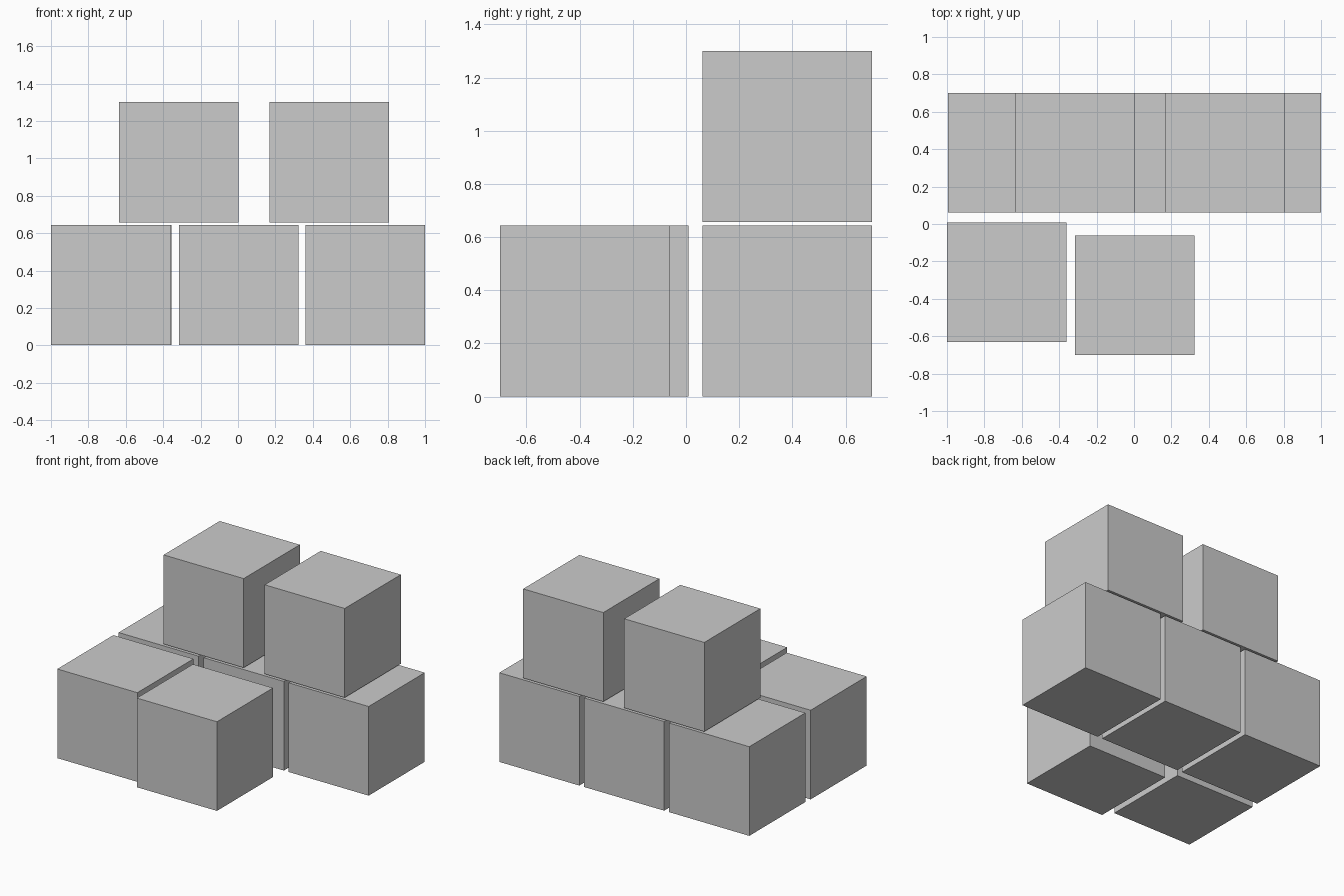
import bpy

if "Cube" in bpy.data.objects:
    bpy.data.objects.remove(bpy.data.objects["Cube"])

W, H = 0.639, 0.643   # block width/depth and height


def block(name, x, y, z):
    """Add one block; x, y are its centre and z its underside."""
    bpy.ops.mesh.primitive_cube_add(size=1, location=(x, y, z + H / 2))
    ob = bpy.context.object
    ob.name = name
    ob.scale = (W, W, H)
    bpy.ops.object.transform_apply(location=False, rotation=False, scale=True)


# Back row on the ground
for side, x in (("left", -0.676), ("middle", 0.003), ("right", 0.68)):
    block(f"back_{side}_block", x, 0.381, 0.001)

# Two staggered blocks in front
block("front_left_block", -0.681, -0.311, 0.001)
block("front_middle_block", 0.003, -0.381, 0.001)

# Upper blocks resting on the back row
for side, x in (("left", -0.317), ("right", 0.489)):
    block(f"upper_{side}_block", x, 0.381, 0.657)
